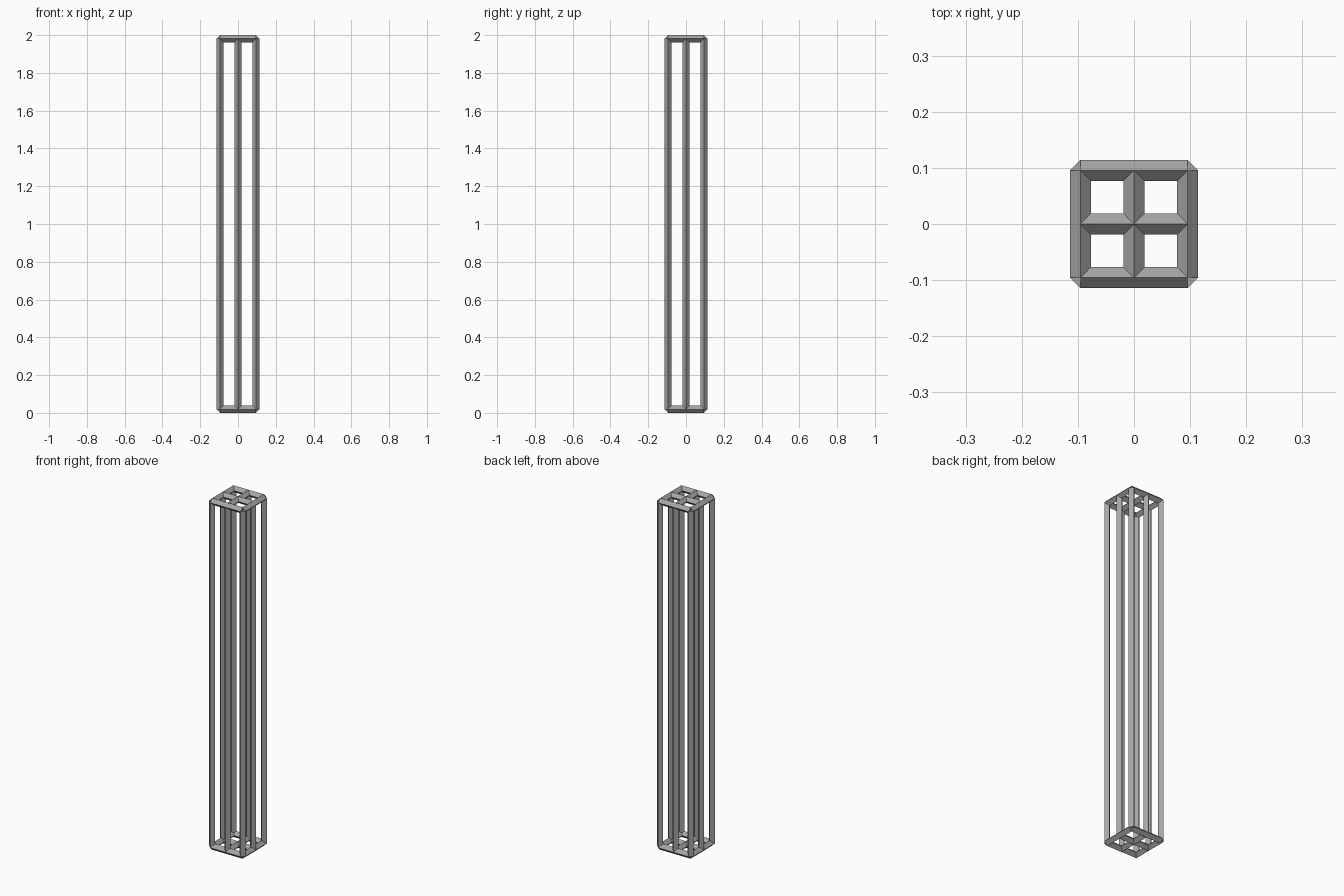
import bpy
import bmesh
from math import pi
from mathutils import Matrix, Vector

cube = bpy.data.objects.get("Cube")
if cube:
    bpy.data.objects.remove(cube, do_unlink=True)

RADIUS = 0.019           # half diagonal of the diamond bar section
SPAN = 0.0955            # distance from the centre line to an outer bar
BOTTOM, TOP = RADIUS, 2 - RADIUS

grey = bpy.data.materials.new("plain grey")
grey.use_nodes = True
colour = (0.38, 0.38, 0.38, 1)
grey.diffuse_color = colour
grey.node_tree.nodes["Principled BSDF"].inputs["Base Color"].default_value = colour

TURN = {
    "x": Matrix.Rotation(pi / 2, 4, "Y"),
    "y": Matrix.Rotation(pi / 2, 4, "X"),
    "z": Matrix.Identity(4),
}


def add_bar(name, axis, centre, length):
    """Four-sided bar whose edges point along the other two axes."""
    bm = bmesh.new()
    bmesh.ops.create_cone(bm, cap_ends=True, segments=4, radius1=RADIUS,
                          radius2=RADIUS, depth=length,
                          matrix=Matrix.Translation(Vector(centre)) @ TURN[axis])
    mesh = bpy.data.meshes.new(name)
    bm.to_mesh(mesh)
    bm.free()
    mesh.materials.append(grey)
    bpy.context.collection.objects.link(bpy.data.objects.new(name, mesh))


rows = (-SPAN, 0, SPAN)

# Upright bars around the outside
for x in rows:
    for y in rows:
        if x or y:
            add_bar("upright_bar", "z", (x, y, 1), TOP - BOTTOM)

# Crossed grids closing both ends
for label, z in (("bottom", BOTTOM), ("top", TOP)):
    for offset in rows:
        add_bar(label + "_cross_bar", "x", (0, offset, z), 2 * SPAN)
        add_bar(label + "_depth_bar", "y", (offset, 0, z), 2 * SPAN)
